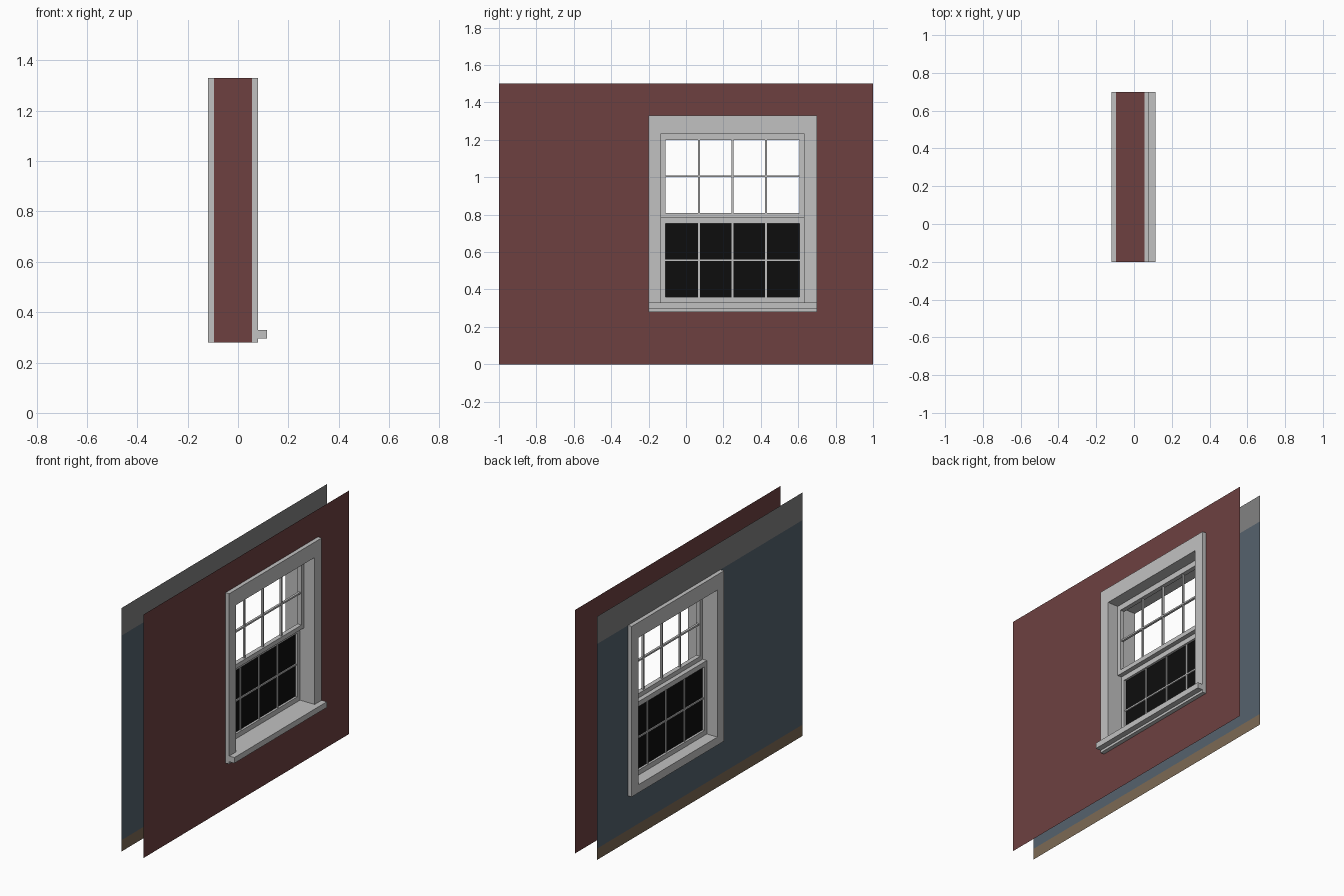
import bpy, bmesh

if "Cube" in bpy.data.objects:
    bpy.data.objects.remove(bpy.data.objects["Cube"])


def lin(c):
    c /= 255
    return c / 12.92 if c <= 0.04045 else ((c + 0.055) / 1.055) ** 2.4


def mat(name, r, g, b):
    m = bpy.data.materials.new(name)
    m.diffuse_color = (lin(r), lin(g), lin(b), 1)
    m.use_nodes = True
    m.node_tree.nodes["Principled BSDF"].inputs["Base Color"].default_value = m.diffuse_color
    return m


RED = mat("brick_red", 109, 64, 64)
TRIM = mat("light_grey", 193, 193, 193)
BLUE = mat("slate_blue", 85, 98, 109)
BROWN = mat("skirting_brown", 124, 106, 84)
GREY = mat("mid_grey", 130, 130, 130)
BLACK = mat("screen_black", 13, 13, 13)


def finish(name, bm, mats):
    me = bpy.data.meshes.new(name)
    bm.to_mesh(me)
    bm.free()
    for m in mats:
        me.materials.append(m)
    ob = bpy.data.objects.new(name, me)
    bpy.context.collection.objects.link(ob)
    return ob


def add_box(bm, x, y, z):
    r = bmesh.ops.create_cube(bm, size=1)
    for v in r["verts"]:
        v.co = [a[0] + (c + 0.5) * (a[1] - a[0]) for a, c in zip((x, y, z), v.co)]


def rect(bm, x, y, z):
    return [bm.verts.new((x, *p)) for p in
            ((y[0], z[0]), (y[1], z[0]), (y[1], z[1]), (y[0], z[1]))]


def add_ring(bm, x, oy, oz, iy, iz, ends=True, outer=True):
    """Rectangular frame between depths x; outer faces get material 1 if outer is 'red'."""
    o0, o1 = rect(bm, x[0], oy, oz), rect(bm, x[1], oy, oz)
    i0, i1 = rect(bm, x[0], iy, iz), rect(bm, x[1], iy, iz)
    for k in range(4):
        j = (k + 1) % 4
        f = bm.faces.new((o0[k], o0[j], o1[j], o1[k]))
        f.material_index = 1 if outer == "red" else 0
        bm.faces.new((i0[j], i0[k], i1[k], i1[j]))
        if ends:
            bm.faces.new((o1[k], o1[j], i1[j], i1[k]))
            bm.faces.new((o0[j], o0[k], i0[k], i0[j]))


X_IN, X_OUT = -0.095, 0.055                  # wall planes
OY, OZ = (-0.2, 0.7), (0.28, 1.33)           # outside of the casing
IY, IZ = (-0.134, 0.632), (0.33, 1.235)      # clear opening


# Wall sheets with a hole behind the casing, coloured by height
def wall(name, x, mats, rule, flip):
    bm = bmesh.new()
    ys, zs = (-1, *OY, 1), (0, 0.07, *OZ, 1.5)
    for i in range(3):
        for k in range(4):
            if i == 1 and k == 2:
                continue
            v = rect(bm, x, ys[i:i + 2], zs[k:k + 2])
            f = bm.faces.new(v[::-1] if flip else v)
            f.material_index = rule(k)
    bmesh.ops.remove_doubles(bm, verts=bm.verts, dist=1e-5)
    finish(name, bm, mats)


wall("outer_wall", X_OUT, [RED], lambda k: 0, False)
wall("inner_wall", X_IN, [BLUE, BROWN, GREY], lambda k: {0: 1, 3: 2}.get(k, 0), True)

# Casing trim on both sides and the jamb lining between them
for name, x in (("outer_trim", (X_OUT, 0.08)), ("inner_trim", (-0.12, X_IN))):
    bm = bmesh.new()
    add_ring(bm, x, OY, OZ, IY, IZ)
    finish(name, bm, [TRIM])
bm = bmesh.new()
add_ring(bm, (X_IN, X_OUT), OY, OZ, IY, IZ, ends=False, outer="red")
finish("jamb_lining", bm, [TRIM, RED])

# Outer sill
bm = bmesh.new()
add_box(bm, (0.08, 0.115), OY, (0.295, 0.33))
finish("outer_sill", bm, [TRIM])


# Sliding sashes with glazing bars: 4 x 2 panes
def sash(name, x, z, pz):
    py = (-0.11, 0.606)
    bm = bmesh.new()
    add_ring(bm, x, IY, z, py, pz)
    finish(name + "_sash", bm, [TRIM])
    bm = bmesh.new()
    mid, h = sum(x) / 2, 0.005
    bx = (mid - 0.006, mid + 0.006)
    for k in (1, 2, 3):
        y = py[0] + (py[1] - py[0]) * k / 4
        add_box(bm, bx, (y - h, y + h), pz)
    zc = sum(pz) / 2
    add_box(bm, (bx[0] - 0.001, bx[1] + 0.001), py, (zc - h, zc + h))
    finish(name + "_glazing_bars", bm, [TRIM])
    return mid, py


sash("upper", (-0.02, 0.008), (0.783, IZ[1]), (0.81, 1.2))
mid, py = sash("lower", (-0.048, -0.02), (IZ[0], 0.783), (0.36, 0.752))

# Dark screen filling the lower sash
bm = bmesh.new()
bm.faces.new(rect(bm, mid, py, (0.36, 0.752)))
finish("lower_screen", bm, [BLACK])
